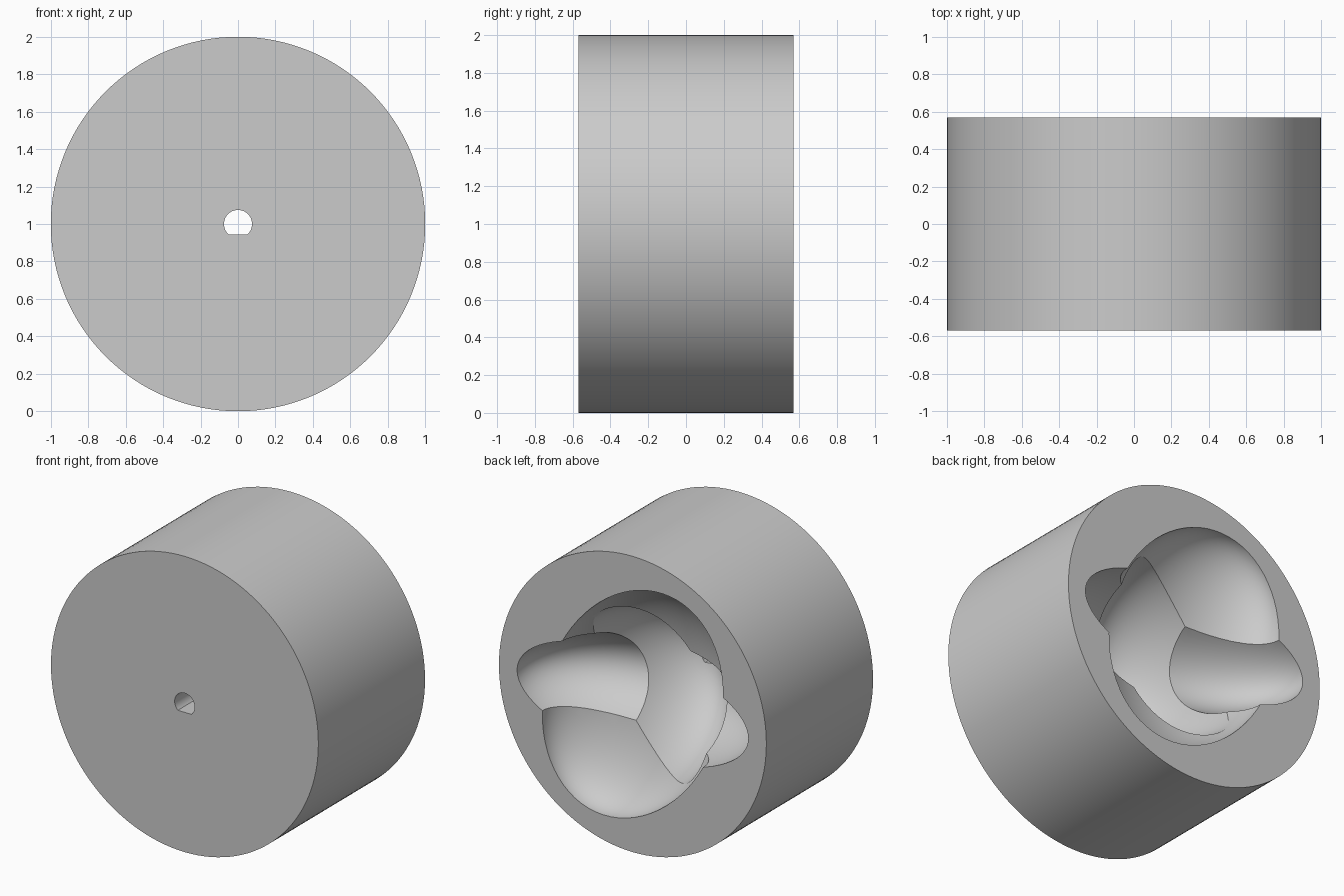
import bpy, bmesh, math
from mathutils import Matrix, Vector

default = bpy.data.objects.get("Cube")
if default:
    bpy.data.objects.remove(default, do_unlink=True)

RADIUS = 1.0
HALF = 0.57           # half the depth of the drum
LONG, MID, SHORT = 0.865, 0.6, 0.36

grey = bpy.data.materials.new("plain grey")
grey.use_nodes = True
COLOUR = (0.6, 0.6, 0.6, 1)
grey.diffuse_color = COLOUR
grey.node_tree.nodes["Principled BSDF"].inputs["Base Color"].default_value = COLOUR


def finish(bm, name):
    bmesh.ops.recalc_face_normals(bm, faces=bm.faces)
    mesh = bpy.data.meshes.new(name)
    bm.to_mesh(mesh)
    bm.free()
    mesh.materials.append(grey)
    obj = bpy.data.objects.new(name, mesh)
    bpy.context.collection.objects.link(obj)
    return obj


def ellipsoid(name, short, mid, centre):
    """Ellipsoid with its short and middle axes along the given directions."""
    short, mid = Vector(short), Vector(mid)
    axes = Matrix((short, mid, short.cross(mid))).transposed().to_4x4()
    bm = bmesh.new()
    bmesh.ops.create_uvsphere(bm, u_segments=72, v_segments=35, radius=1)
    place = (Matrix.Translation(centre) @ axes
             @ Matrix.Diagonal((SHORT, MID, LONG, 1))
             @ Matrix.Rotation(math.radians(1.7), 4, "Z"))
    bmesh.ops.transform(bm, matrix=place, verts=bm.verts)
    return finish(bm, name)


def in_plane(degrees):
    a = math.radians(degrees)
    return (math.cos(a), 0, math.sin(a))


# Drum lying along the front-back axis
bm = bmesh.new()
bmesh.ops.create_cone(bm, cap_ends=True, segments=128, radius1=RADIUS,
                      radius2=RADIUS, depth=2 * HALF)
bmesh.ops.transform(bm, verts=bm.verts,
                    matrix=Matrix.Translation((0, 0, RADIUS))
                    @ Matrix.Rotation(math.pi / 2, 4, "X"))
drum = finish(bm, "drum")

# Three crossing ellipsoid hollows centred on the back face
back = Vector((0, HALF, RADIUS))
cutters = [
    ellipsoid("cross_hollow", (0, 0, 1), (0, 1, 0), back),
    ellipsoid("shallow_hollow", (0, 1, 0), in_plane(30), back),
    ellipsoid("deep_hollow", in_plane(150), in_plane(60), back),
]

# Shaft hole with a flat at the bottom
bm = bmesh.new()
hole_r, flat = 0.075, 0.055
start = -math.asin(flat / hole_r)
sweep = math.pi - 2 * start
ring = []
for i in range(33):
    a = start + sweep * i / 32
    ring.append(bm.verts.new((hole_r * math.cos(a), -HALF - 0.1,
                              RADIUS + hole_r * math.sin(a))))
face = bm.faces.new(ring)
out = bmesh.ops.extrude_face_region(bm, geom=[face])
moved = [v for v in out["geom"] if isinstance(v, bmesh.types.BMVert)]
bmesh.ops.translate(bm, verts=moved, vec=(0, 0.6, 0))
cutters.append(finish(bm, "shaft_hole"))

# Cut everything out of the drum
bpy.ops.object.select_all(action="DESELECT")
bpy.context.view_layer.objects.active = drum
drum.select_set(True)
for cutter in cutters:
    cutter.hide_render = True
    mod = drum.modifiers.new(cutter.name, "BOOLEAN")
    mod.operation = "DIFFERENCE"
    mod.solver = "EXACT"
    mod.object = cutter
    bpy.ops.object.modifier_apply(modifier=mod.name)
    bpy.data.objects.remove(cutter, do_unlink=True)

bpy.ops.object.shade_smooth_by_angle(angle=math.radians(25))
